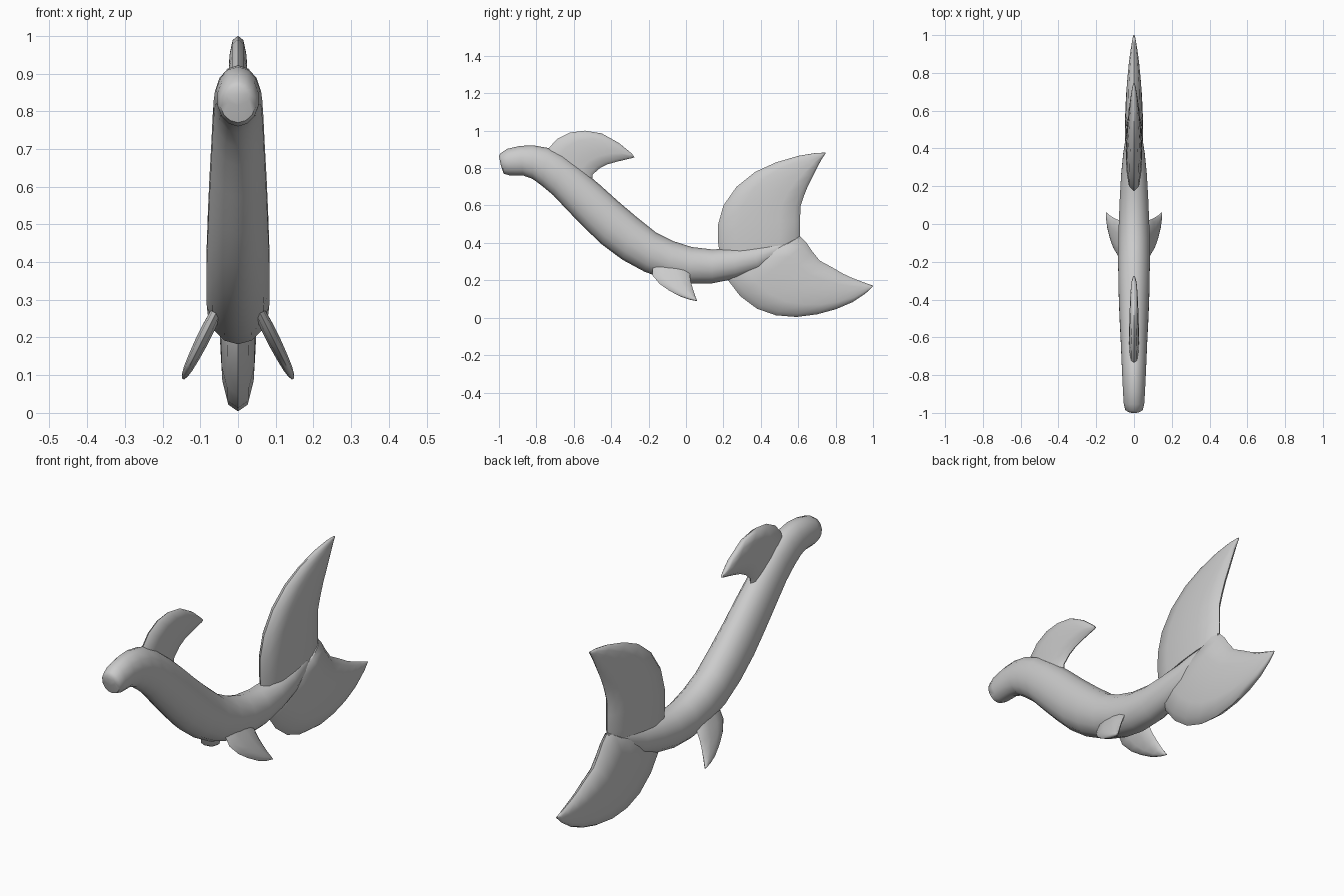
import bpy, bmesh, math

skin = bpy.data.materials.new("pale_grey")
skin.diffuse_color = (0.6, 0.6, 0.6, 1)


def loft(name, rungs, sides=12, power=1.0, place=lambda u, y, z: (u, y, z)):
    """Skin oval sections; each rung is (y1, z1, y2, z2, half thickness)."""
    bm = bmesh.new()
    rings = []
    for y1, z1, y2, z2, w in rungs:
        ring = []
        for i in range(sides):
            a = 2 * math.pi * i / sides
            c, s = math.cos(a), math.sin(a)
            t = 0.5 - 0.5 * c
            u = w * math.copysign(abs(s) ** power, s)
            ring.append(bm.verts.new(place(u, y1 + (y2 - y1) * t, z1 + (z2 - z1) * t)))
        rings.append(ring)
    for a, b in zip(rings, rings[1:]):
        for i in range(sides):
            j = (i + 1) % sides
            bm.faces.new((a[i], a[j], b[j], b[i]))
    bm.faces.new(rings[0])
    bm.faces.new(rings[-1][::-1])
    bmesh.ops.recalc_face_normals(bm, faces=bm.faces)
    mesh = bpy.data.meshes.new(name)
    bm.to_mesh(mesh)
    bm.free()
    mesh.materials.append(skin)
    ob = bpy.data.objects.new(name, mesh)
    bpy.context.collection.objects.link(ob)
    bpy.ops.object.select_all(action='DESELECT')
    ob.select_set(True)
    bpy.context.view_layer.objects.active = ob
    bpy.ops.object.shade_smooth_by_angle(angle=math.radians(50))
    return ob


# Curved body from blunt snout to tail root: back point, belly point, half width
loft("body", [
    (-1.0, .865, -.99, .815, .03), (-.99, .88, -.975, .77, .048),
    (-.955, .903, -.94, .76, .056), (-.89, .918, -.87, .76, .06),
    (-.82, .922, -.82, .742, .063), (-.74, .908, -.77, .705, .066),
    (-.66, .87, -.71, .655, .069), (-.56, .795, -.63, .57, .073),
    (-.46, .71, -.54, .478, .078), (-.36, .62, -.45, .392, .082),
    (-.26, .535, -.34, .31, .085), (-.16, .455, -.22, .245, .086),
    (-.07, .41, -.10, .203, .085), (.03, .378, .02, .182, .082),
    (.14, .365, .14, .184, .077), (.25, .37, .27, .21, .07),
    (.36, .382, .39, .248, .058), (.46, .402, .49, .31, .042),
    (.54, .42, .56, .375, .026), (.61, .435, .61, .425, .01)], 14)

# Back fin, swept rearward
loft("back_fin", [
    (-.76, .87, -.50, .70, .024), (-.735, .905, -.50, .765, .026),
    (-.69, .955, -.46, .80, .026), (-.62, .99, -.42, .82, .025),
    (-.54, 1.0, -.37, .834, .023), (-.45, .985, -.325, .845, .02),
    (-.36, .935, -.29, .853, .015), (-.29, .878, -.275, .858, .006)], 12, .7)

# Upper tail fin
loft("upper_tail_fin", [
    (.18, .34, .60, .40, .042), (.172, .40, .61, .44, .044),
    (.172, .50, .61, .52, .043), (.20, .60, .612, .595, .041),
    (.27, .70, .63, .65, .038), (.37, .78, .65, .70, .033),
    (.48, .83, .675, .75, .027), (.60, .865, .705, .81, .019),
    (.69, .88, .73, .855, .011), (.745, .883, .745, .876, .004)], 12, .7)

# Lower tail fin
loft("lower_tail_fin", [
    (.22, .25, .56, .41, .032), (.225, .20, .61, .435, .045),
    (.29, .115, .645, .40, .048), (.38, .048, .675, .355, .048),
    (.48, .013, .715, .305, .046), (.59, .004, .78, .27, .042),
    (.70, .018, .84, .235, .035), (.80, .045, .89, .212, .028),
    (.89, .083, .94, .193, .019), (.96, .13, .98, .178, .01),
    (1.0, .168, .998, .172, .004)], 12, .7)

# Pair of side fins, splayed outward and down
side_rungs = [
    (-.18, .275, .0, .255, .016), (-.178, .225, .02, .235, .018),
    (-.14, .18, .025, .195, .018), (-.09, .145, .035, .16, .016),
    (-.03, .113, .045, .128, .013), (.02, .097, .053, .107, .009),
    (.057, .09, .06, .092, .004)]
for side, label in ((1, "right"), (-1, "left")):
    loft(label + "_side_fin", side_rungs, 10, .8,
         lambda u, y, z, s=side: (s * (.06 + (.262 - z) * .5 + u * .9), y, z + u * .45))
